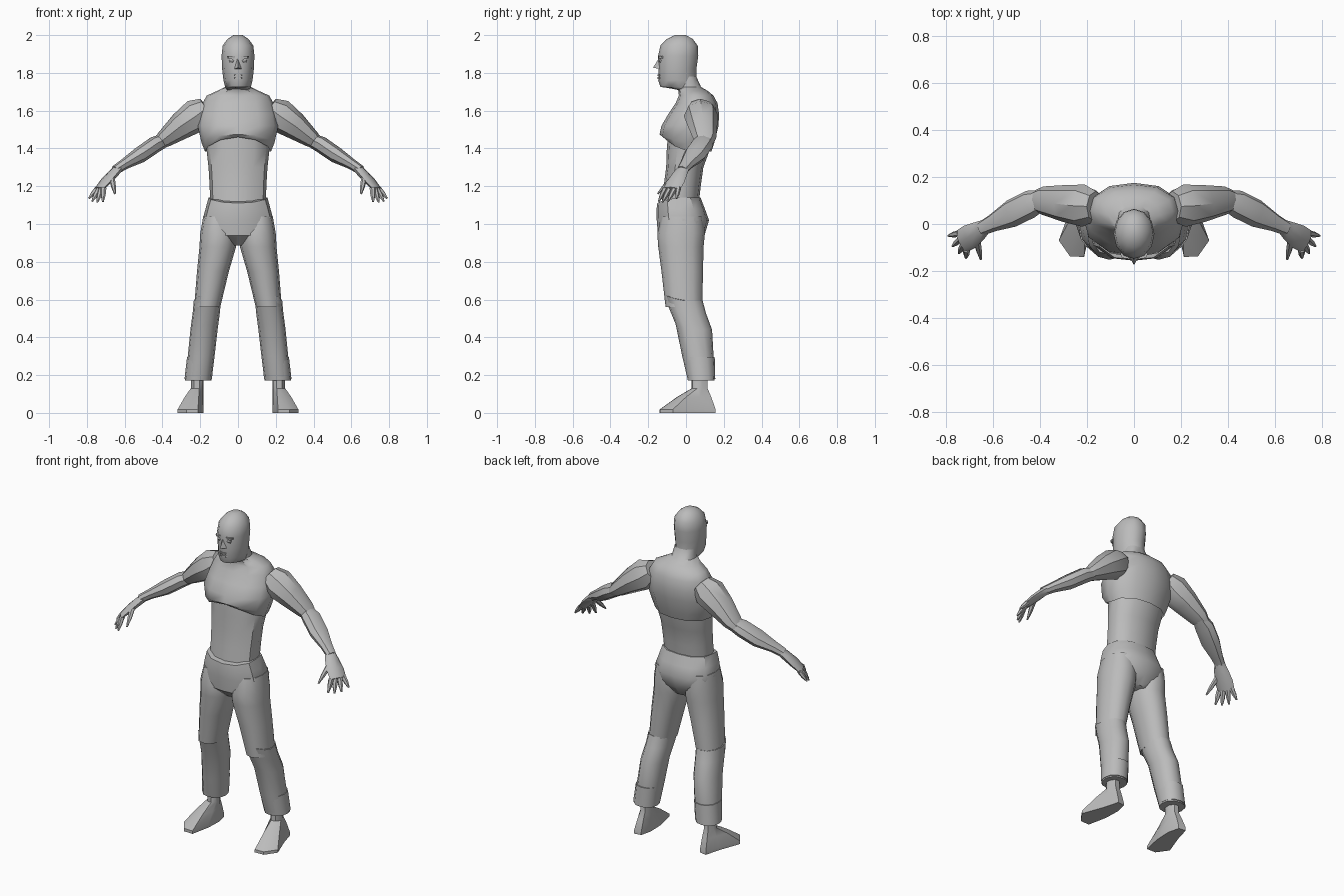
import bpy, bmesh, math
from mathutils import Vector

grey = bpy.data.materials.new("grey")
grey.diffuse_color = (0.5, 0.5, 0.5, 1)


def loft(name, rings, mirror=False, caps=True, angle=40):
    """Skin a list of equal-length point rings."""
    bm = bmesh.new()
    loops = [[bm.verts.new(p) for p in r] for r in rings]
    n = len(loops[0])
    for a, b in zip(loops, loops[1:]):
        for i in range(n):
            j = (i + 1) % n
            bm.faces.new((a[i], a[j], b[j], b[i]))
    if caps:
        bm.faces.new(loops[0][::-1])
        bm.faces.new(loops[-1])
    bmesh.ops.recalc_face_normals(bm, faces=bm.faces[:])
    me = bpy.data.meshes.new(name)
    bm.to_mesh(me)
    bm.free()
    ob = bpy.data.objects.new(name, me)
    bpy.context.collection.objects.link(ob)
    me.materials.append(grey)
    bpy.ops.object.select_all(action='DESELECT')
    ob.select_set(True)
    bpy.context.view_layer.objects.active = ob
    bpy.ops.object.shade_smooth_by_angle(angle=math.radians(angle))
    if mirror:
        ob.modifiers.new("mirror", 'MIRROR')
    return ob


def slab(z, x0, x1, y0, y1, arch=0, power=2.3, n=12):
    """Level rounded ring; arch lifts its front."""
    pts = []
    for i in range(n):
        t = 2 * math.pi * i / n
        c, s = math.cos(t), math.sin(t)
        k = (abs(c) ** power + abs(s) ** power) ** (-1 / power)
        pts.append(((x0 + x1) / 2 + c * k * (x1 - x0) / 2,
                    (y0 + y1) / 2 + s * k * (y1 - y0) / 2,
                    z + arch * max(0, -s) ** 1.5))
    return pts


def body(name, rows, power=2.3, **kw):
    """Centred part from rows of (z, half width, front, back, arch)."""
    return loft(name, [slab(r[0], -r[1], r[1], r[2], r[3], r[4] if len(r) > 4 else 0, power)
                       for r in rows], **kw)


def limb(name, rows, n=8, side=(0, 1, 0)):
    """Mirrored limb from rows of (centre, thickness, breadth) along a path."""
    cs = [Vector(r[0]) for r in rows]
    rings = []
    for i, (_, v, u) in enumerate(rows):
        d = (cs[min(i + 1, len(cs) - 1)] - cs[max(i - 1, 0)]).normalized()
        a = Vector(side)
        a = (a - d * a.dot(d)).normalized()
        b = d.cross(a)
        rings.append([cs[i] + a * u * math.cos(2 * math.pi * k / n)
                      + b * v * math.sin(2 * math.pi * k / n) for k in range(n)])
    return loft(name, rings, mirror=True)


# Head
body("head", [(1.70, .055, -.06, .065, .02), (1.725, .068, -.135, .06), (1.76, .077, -.147, .055),
              (1.82, .084, -.145, .055), (1.89, .087, -.148, .065), (1.945, .081, -.135, .062),
              (1.98, .055, -.10, .035), (2.0, .025, -.06, 0)], power=2)

# Face
loft("nose", [[(0, -.138, 1.885), (.005, -.138, 1.885), (-.005, -.138, 1.885)],
              [(0, -.175, 1.828), (.02, -.138, 1.82), (-.02, -.138, 1.82)]])
loft("brow", [slab(1.877, .012, .056, -.146, -.11, n=8), slab(1.89, .01, .058, -.148, -.11, n=8)], mirror=True)
loft("eye", [slab(1.855, .02, .045, -.139, -.12, n=8), slab(1.864, .018, .047, -.143, -.12, n=8),
             slab(1.872, .022, .043, -.139, -.12, n=8)], mirror=True)
for lip, z in (("upper_lip", 1.783), ("lower_lip", 1.768)):
    loft(lip, [slab(z, -.027, .027, -.151, -.13, n=8), slab(z + .009, -.025, .025, -.152, -.13, n=8)])

# Neck, chest and abdomen
body("chest_and_neck", [(1.385, .175, -.118, .135, .075), (1.43, .193, -.14, .15, .045),
                        (1.52, .214, -.13, .172), (1.58, .203, -.095, .175), (1.64, .188, -.055, .167),
                        (1.68, .165, -.038, .145), (1.705, .11, -.04, .115), (1.725, .07, -.052, .08),
                        (1.78, .064, -.06, .055)], caps=False)
body("abdomen", [(1.11, .148, -.13, .068), (1.20, .15, -.118, .078), (1.30, .156, -.105, .092),
                 (1.39, .166, -.102, .125), (1.48, .16, -.095, .13)])

# Trousers
body("pelvis", [(.885, .065, -.09, .06), (.94, .175, -.148, .098), (1.02, .188, -.155, .122),
                (1.08, .172, -.156, .10), (1.14, .156, -.152, .077, -.03)], power=2.6)
loft("thigh", [slab(*r) for r in [
    (1.04, .03, .184, -.13, .09), (.95, .008, .2, -.152, .1), (.88, .01, .204, -.147, .093),
    (.75, .048, .217, -.13, .09), (.56, .094, .232, -.108, .086)]], mirror=True)
loft("lower_leg", [slab(*r, .03) for r in [
    (.595, .09, .234, -.112, .088), (.53, .096, .24, -.092, .105), (.44, .108, .252, -.055, .138)]]
     + [slab(.30, .124, .266, -.02, .146), slab(.172, .14, .28, .01, .15)], mirror=True)
loft("trouser_cuff", [slab(.295, .126, .27, -.015, .152), slab(.18, .138, .283, .008, .155)], mirror=True)

# Feet
sole = [(.2, .15), (.245, .157), (.272, .06), (.32, -.07), (.272, -.138), (.212, -.14), (.187, -.02), (.183, .08)]
ankle = [(.20, .112), (.23, .114), (.248, .085), (.25, .06), (.232, .034), (.205, .03), (.185, .05), (.183, .085)]
loft("foot", [[(x, y, 0) for x, y in sole], [(x, y, .018) for x, y in sole],
              [(x * .45 + a * .55, y * .45 + b * .55, .085) for (x, y), (a, b) in zip(sole, ankle)],
              [(x, y, .13) for x, y in ankle], [(x, y, .21) for x, y in ankle]], mirror=True)

# Arms
limb("upper_arm", [((.165, .075, 1.615), .06, .065), ((.215, .078, 1.577), .09, .09),
                   ((.30, .088, 1.52), .073, .078), ((.39, .10, 1.45), .047, .06),
                   ((.425, .10, 1.425), .032, .042)])
limb("forearm", [((.385, .105, 1.445), .036, .042), ((.44, .085, 1.42), .044, .06),
                 ((.52, .045, 1.365), .043, .06), ((.60, .005, 1.318), .029, .038),
                 ((.65, -.02, 1.285), .025, .03)])

# Hands
across = (.35, 1, .1)
limb("palm", [((.625, -.005, 1.302), .024, .028), ((.66, -.03, 1.267), .024, .042),
              ((.70, -.055, 1.225), .021, .053), ((.735, -.075, 1.185), .014, .05)], side=across)
for name, root, tip in [("index_finger", (.712, -.11, 1.19), (.715, -.145, 1.118)),
                        ("middle_finger", (.724, -.088, 1.185), (.745, -.125, 1.115)),
                        ("ring_finger", (.735, -.062, 1.185), (.772, -.095, 1.12)),
                        ("little_finger", (.743, -.04, 1.19), (.79, -.05, 1.135)),
                        ("thumb", (.668, -.07, 1.245), (.652, -.15, 1.16))]:
    mid = Vector(root).lerp(Vector(tip), .55)
    limb(name, [(root, .014, .016), (mid, .012, .013), (tip, .004, .005)], n=6, side=(1, .3, 0))
